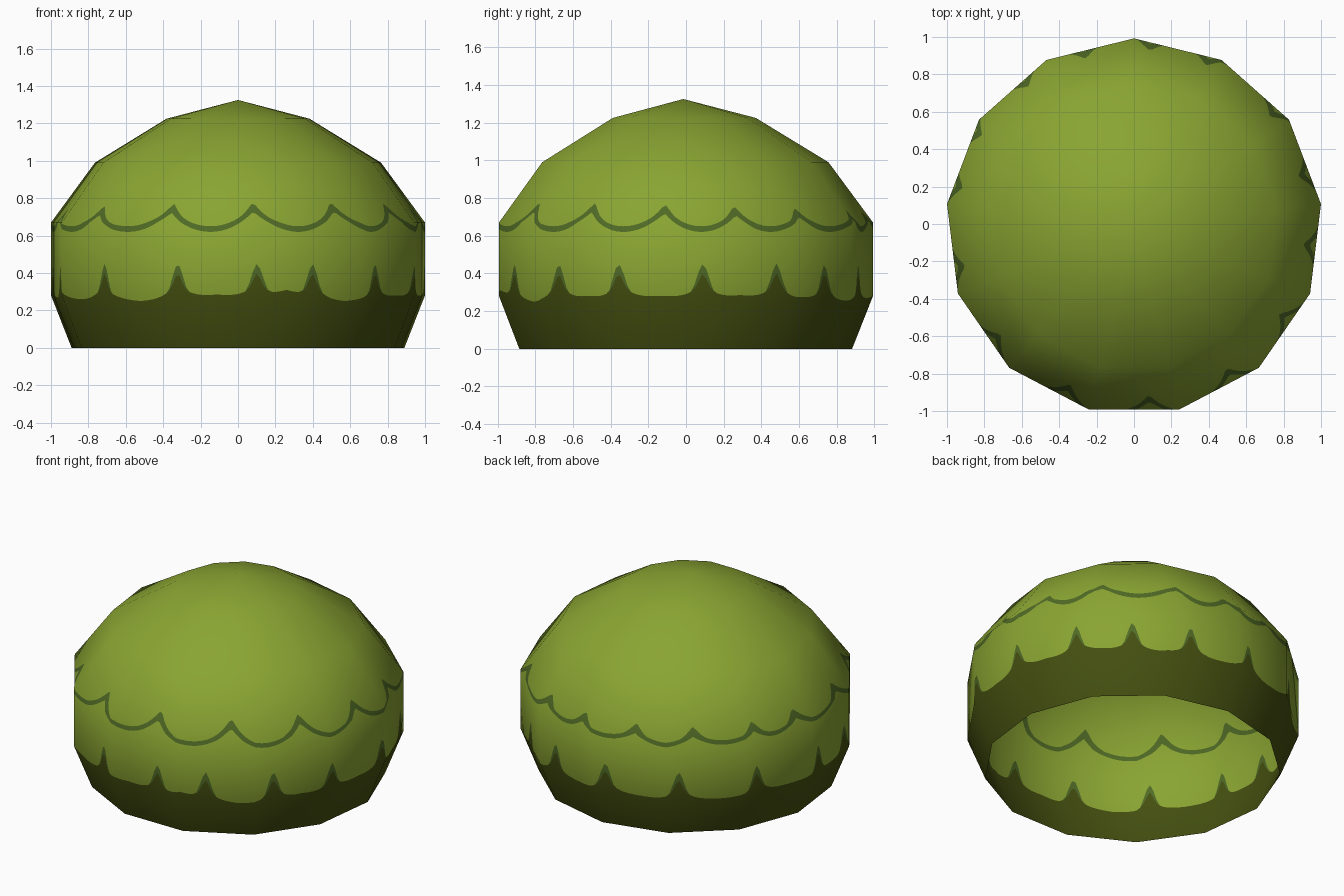
import bpy, bmesh, math
from mathutils import Vector

if "Cube" in bpy.data.objects:
    bpy.data.objects.remove(bpy.data.objects["Cube"])

SIDES, SUB = 13, 24
RADIUS, Y_SHIFT = 1.007, -0.0146

# dome outline: height, radius, normal elevation (degrees)
PROFILE = [(0, .89, -21), (.28, 1, -10), (.67, 1, 18),
           (.99, .765, 47), (1.225, .382, 67), (1.325, 0, 90)]
# angles (from the front, towards +x) of the leaf-scallop tips
LOW_TIPS = [-73, -46, -19, 6, 24, 48, 70, 96, 120, 140, 161, 185, 212, 240, 268]
LOW_DIPS = [.26, .25, .285, .31, .25, .28, .28, .285, .275, .255, .27, .27, .26, .27, .27]
HIGH_TIPS = [-77, -51, -22, 5, 33, 59, 84, 107, 129, 156, 175, 196, 217, 239, 257]


def material(name, rgb):
    m = bpy.data.materials.new(name)
    m.diffuse_color = (*rgb, 1)
    m.use_nodes = True
    m.node_tree.nodes["Principled BSDF"].inputs["Base Color"].default_value = m.diffuse_color
    return m


def profile(z, column):
    for a, b in zip(PROFILE, PROFILE[1:]):
        if z <= b[0] + 1e-6:
            t = (z - a[0]) / (b[0] - a[0])
            return a[column] + t * (b[column] - a[column])
    return PROFILE[-1][column]


def scallop(deg, tips):
    """Lobe index, closeness to a tip (0 mid lobe, 1 tip), degrees from the tip."""
    deg = (deg - tips[0]) % 360 + tips[0]
    ends = tips + [tips[0] + 360]
    for i, (a, b) in enumerate(zip(ends, ends[1:])):
        if a <= deg <= b:
            return i, abs(2 * (deg - a) / (b - a) - 1), min(deg - a, b - deg)


def row_heights(deg):
    """Heights of the colour borders at one angle round the dome."""
    i, v, w = scallop(deg, LOW_TIPS)
    dip = LOW_DIPS[i] * (1 - v) + .27 * v
    dark = dip + .075 * v ** 3 + .055 * math.exp(-(w / 1.9) ** 2)
    cap = .052 * math.exp(-(w / 2.6) ** 4)
    _, v, w = scallop(deg, HIGH_TIPS)
    rise = .085 + .025 * math.cos(math.radians(deg - 25))
    low = .62 + rise * v ** 2
    high = low + .03 + .018 * math.exp(-(w / 2.5) ** 2)
    return [0, dark, dark + (cap if cap > .002 else 0), low, high, .99, 1.225, 1.325]


def dome_point(theta, z):
    step = 2 * math.pi / SIDES
    off = (theta + step / 2) % step - step / 2      # angle from the facet centre
    r = RADIUS * profile(z, 1) * math.cos(step / 2) / math.cos(off)
    return Vector((r * math.sin(theta), Y_SHIFT - r * math.cos(theta), z))


# painted wall: a cylinder whose rows follow the colour borders
bm = bmesh.new()
count = SIDES * SUB
grid = []
for i in range(count):
    th = 2 * math.pi * (i + SUB / 2) / count
    grid.append([bm.verts.new((math.sin(th), -math.cos(th), z))
                 for z in row_heights(math.degrees(th))])
ROW_COLOURS = [2, 1, 0, 1, 0, 0, 0]
for i in range(count):
    a, b = grid[i], grid[(i + 1) % count]
    for j, colour in enumerate(ROW_COLOURS):
        f = bm.faces.new((a[j], b[j], b[j + 1], a[j + 1]))
        f.material_index = colour
        f.smooth = True
bmesh.ops.remove_doubles(bm, verts=bm.verts, dist=1e-5)
# cut along the outline's bends, then fold into the faceted dome
for z in (.28, .67):
    bmesh.ops.bisect_plane(bm, geom=bm.verts[:] + bm.edges[:] + bm.faces[:],
                           dist=1e-5, plane_co=(0, 0, z), plane_no=(0, 0, 1))
for v in bm.verts:
    v.co = dome_point(math.atan2(v.co.x, -v.co.y), v.co.z)
bmesh.ops.remove_doubles(bm, verts=bm.verts, dist=1e-5)

mesh = bpy.data.meshes.new("bush_dome")
bm.to_mesh(mesh)
bm.free()
mesh.materials.append(material("leaf green", (.255, .375, .032)))
mesh.materials.append(material("shadow green", (.08, .145, .019)))
mesh.materials.append(material("dark olive", (.058, .078, .005)))

# soft round shading across the flat facets
normals = []
for v in mesh.vertices:
    th = math.atan2(v.co.x, Y_SHIFT - v.co.y)
    el = math.radians(profile(v.co.z, 2))
    normals.append((math.sin(th) * math.cos(el), -math.cos(th) * math.cos(el), math.sin(el)))
mesh.normals_split_custom_set_from_vertices(normals)

bush = bpy.data.objects.new("bush_dome", mesh)
bpy.context.collection.objects.link(bush)
